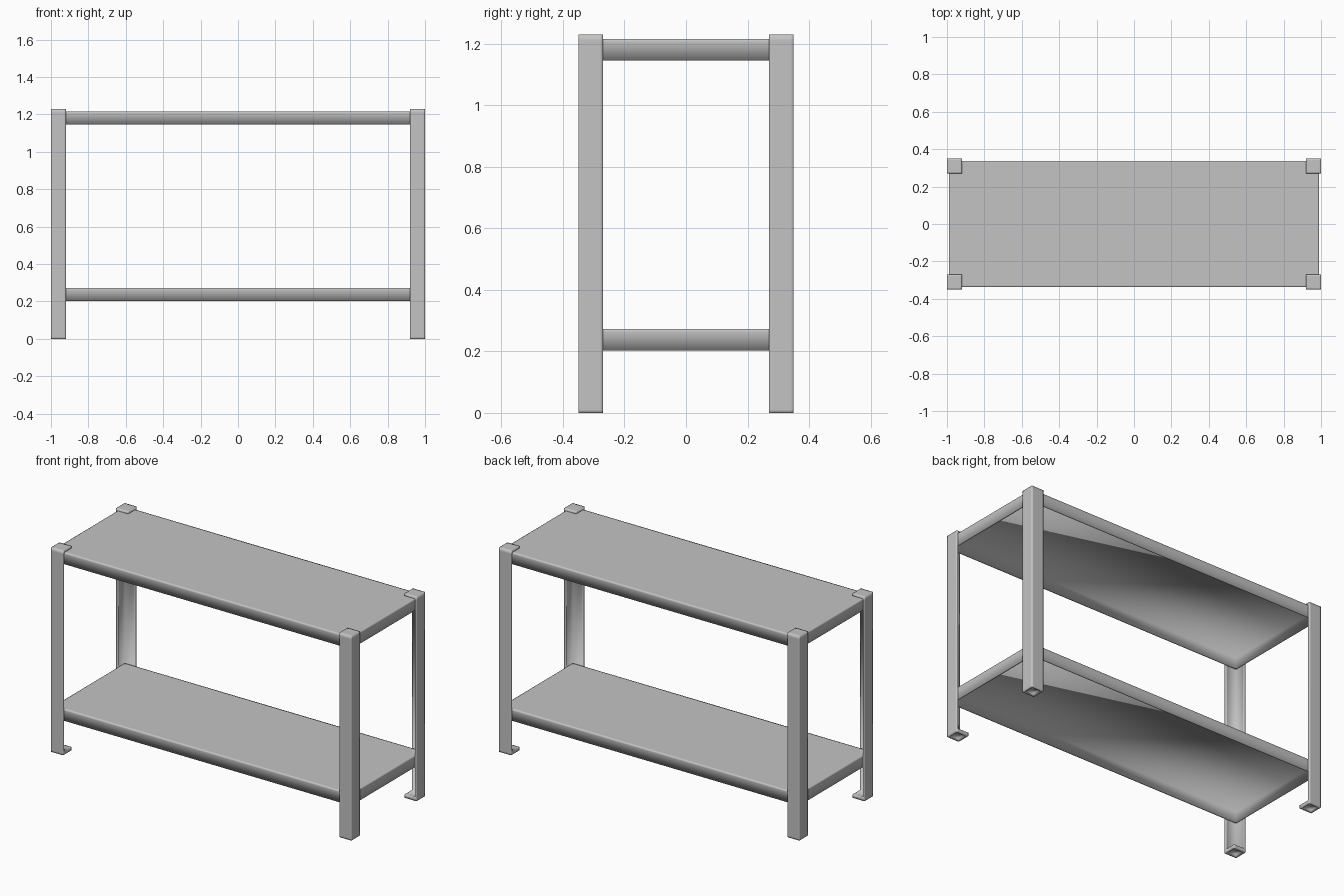
import bpy
import bmesh

default = bpy.data.objects.get("Cube")
if default:
    bpy.data.objects.remove(default, do_unlink=True)

# Single painted steel colour
steel = bpy.data.materials.new("grey_steel")
steel.use_nodes = True
GREY = (0.55, 0.55, 0.55, 1)
steel.diffuse_color = GREY
bsdf = next(n for n in steel.node_tree.nodes if n.type == 'BSDF_PRINCIPLED')
bsdf.inputs["Base Color"].default_value = GREY
bsdf.inputs["Roughness"].default_value = 0.6


def folded_part(name, xs, ys, zs, filled):
    """Skin the filled cells of a coarse grid into one closed sheet-metal part."""
    bm = bmesh.new()
    size = (len(xs) - 1, len(ys) - 1, len(zs) - 1)
    cells = {(i, j, k) for i in range(size[0]) for j in range(size[1])
             for k in range(size[2]) if filled(i, j, k)}
    verts = {}

    def vert(p):
        if p not in verts:
            verts[p] = bm.verts.new((xs[p[0]], ys[p[1]], zs[p[2]]))
        return verts[p]

    for cell in cells:
        for axis in range(3):
            u, v = (axis + 1) % 3, (axis + 2) % 3
            for side in (0, 1):
                neighbour = list(cell)
                neighbour[axis] += 2 * side - 1
                if tuple(neighbour) in cells:
                    continue
                loop = []
                for du, dv in ((0, 0), (1, 0), (1, 1), (0, 1)):
                    p = list(cell)
                    p[axis] += side
                    p[u] += du
                    p[v] += dv
                    loop.append(vert(tuple(p)))
                bm.faces.new(loop if side else loop[::-1])
    bmesh.ops.dissolve_limit(bm, angle_limit=0.02, verts=bm.verts[:], edges=bm.edges[:])
    bmesh.ops.recalc_face_normals(bm, faces=bm.faces[:])
    for face in bm.faces:
        face.smooth = True
    mesh = bpy.data.meshes.new(name)
    bm.to_mesh(mesh)
    bm.free()
    mesh.materials.append(steel)
    obj = bpy.data.objects.new(name, mesh)
    bpy.context.collection.objects.link(obj)
    return obj


SHEET = 0.01
HALF_X, HALF_Y, HEIGHT, LEG = 1.0, 0.35, 1.23, 0.08

# Angle-iron legs with a closed cap and a hollow foot
LEG_Z = (0, 0.01, 0.02, HEIGHT - 0.02, HEIGHT)


def leg_cell(i, j, k):
    flange = i == 2 or j == 2
    foot_rim = k == 0 and (i == 0 or j == 0)
    return flange or foot_rim or k in (1, 3)


def leg_cuts(half, sign):
    return [sign * c for c in (half - LEG, half - LEG + SHEET, half - SHEET, half)]


for x_name, sx in (("left", 1), ("right", -1)):
    for y_name, sy in (("front", -1), ("back", 1)):
        folded_part(f"{y_name}_{x_name}_leg", leg_cuts(HALF_X, sx),
                    leg_cuts(HALF_Y, sy), LEG_Z, leg_cell)


# Shelves: flat deck with a folded skirt, open underneath
def shelf_cell(i, j, k):
    return k == 1 or i != 1 or j != 1


def shelf_cuts(half):
    return [-half, SHEET - half, half - SHEET, half]


for name, bottom in (("lower_shelf", 0.203), ("upper_shelf", 1.146)):
    top = bottom + 0.07
    folded_part(name, shelf_cuts(0.99), shelf_cuts(0.338),
                (bottom, top - SHEET, top), shelf_cell)
